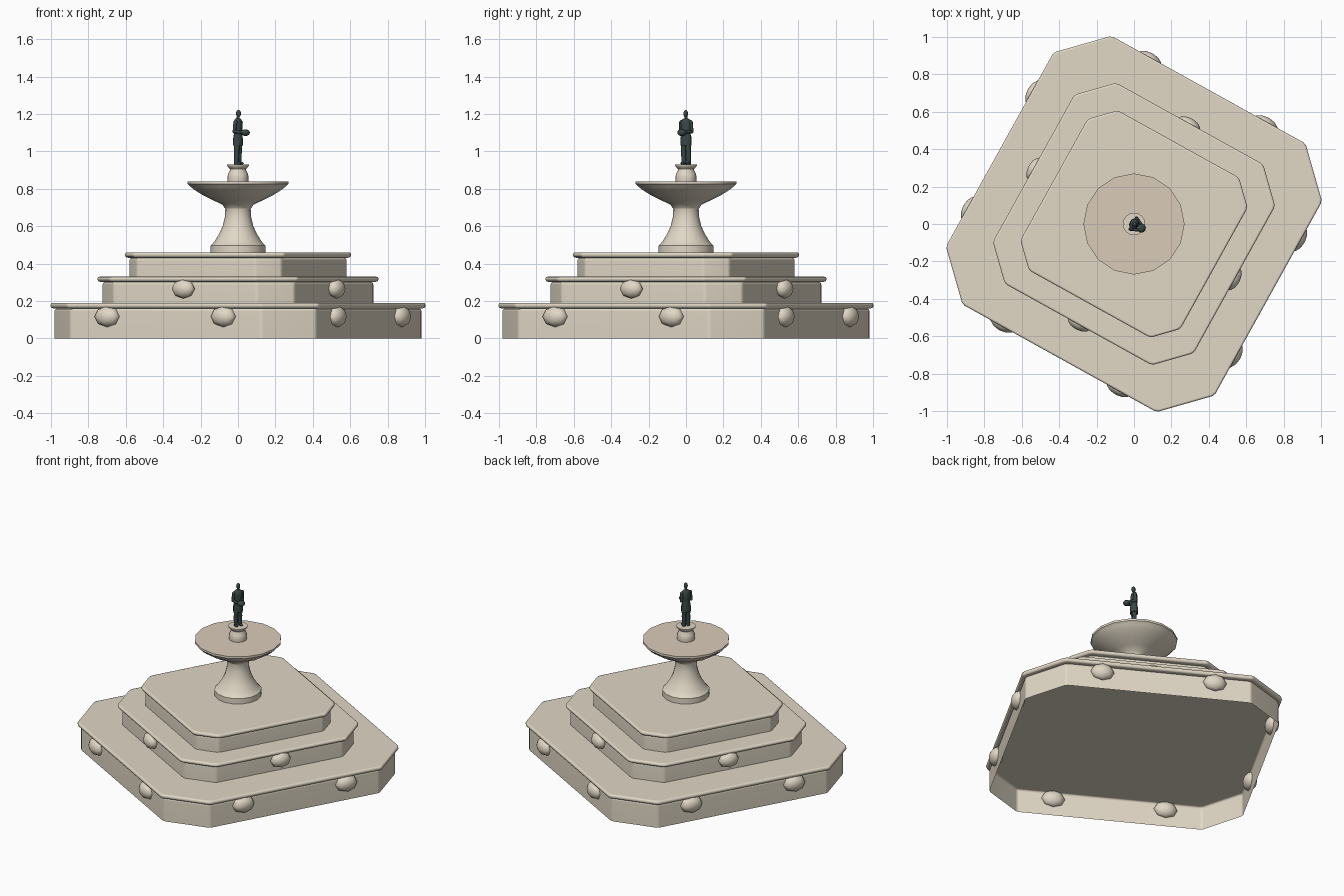
import bpy, bmesh
from math import radians, sin, cos, pi, sqrt
from mathutils import Matrix, Vector

if "Cube" in bpy.data.objects:
    bpy.data.objects.remove(bpy.data.objects["Cube"])

TURN = Matrix.Rotation(radians(-29), 4, 'Z')


def material(name, rgb):
    m = bpy.data.materials.new(name)
    m.diffuse_color = (*rgb, 1)
    m.use_nodes = True
    m.node_tree.nodes["Principled BSDF"].inputs["Base Color"].default_value = m.diffuse_color
    return m


STONE = material("stone", (0.75, 0.68, 0.56))
BASIN = material("basin_top", (0.70, 0.60, 0.48))
BRONZE = material("dark_bronze", (0.04, 0.065, 0.06))


def finish(bm, name, mat, angle=50, weighted=False):
    me = bpy.data.meshes.new(name)
    bm.to_mesh(me)
    bm.free()
    ob = bpy.data.objects.new(name, me)
    bpy.context.collection.objects.link(ob)
    me.materials.append(mat)
    bpy.ops.object.select_all(action='DESELECT')
    bpy.context.view_layer.objects.active = ob
    ob.select_set(True)
    bpy.ops.object.shade_smooth_by_angle(angle=radians(angle))
    if weighted:
        wn = ob.modifiers.new("weighted", 'WEIGHTED_NORMAL')
        wn.keep_sharp = True
    return ob


def loft(bm, rings, cap_bottom=False):
    loops = [[bm.verts.new(p) for p in r] for r in rings]
    n = len(loops[0])
    for lo, hi in zip(loops, loops[1:]):
        for i in range(n):
            j = (i + 1) % n
            bm.faces.new((lo[i], lo[j], hi[j], hi[i]))
    if cap_bottom:
        bm.faces.new(loops[0][::-1])
    bm.faces.new(loops[-1])


def octagon(a, cut, z, soft=0.012):
    # square with cut corners, each corner slightly softened
    h = a - cut
    pts = []
    for k in range(4):
        r = Matrix.Rotation(k * pi / 2, 3, 'Z')
        pts += [r @ Vector((a, -h, z)), r @ Vector((a, h, z))]
    out = []
    for i, p in enumerate(pts):
        prv, nxt = pts[i - 1], pts[(i + 1) % 8]
        out += [p + (prv - p).normalized() * soft, p + (nxt - p).normalized() * soft]
    return [TURN @ p for p in out]


def tier(name, a, cut, inset, z0, z1, lip):
    # open-bottomed block with a chamfered top, then a rounded slab over it
    block = [(inset, z0), (inset, lip - .014), (inset + .004, lip - .004), (inset + .014, lip)]
    slab = [(.014, lip), (.004, lip + .004), (0, lip + .012),
            (0, z1 - .011), (.003, z1 - .003), (.011, z1)]
    for part, prof in (("block", block), ("slab", slab)):
        bm = bmesh.new()
        loft(bm, [octagon(a - d, cut - d * (2 - sqrt(2)), z) for d, z in prof],
             part == "slab")
        finish(bm, f"{name}_{part}", STONE, 60, True)


# Three stepped tiers, open underneath
tier("lower_tier", .821, .228, .02, 0, .19, .16)
tier("middle_tier", .614, .165, .026, .19, .33, .302)
tier("upper_tier", .489, .118, .022, .33, .46, .431)


# Oval bosses set into the tier walls
def bosses(name, spots, radii):
    bm = bmesh.new()
    for k in range(4):
        for p in spots:
            m = (TURN @ Matrix.Rotation(k * pi / 2, 4, 'Z') @ Matrix.Translation(p)
                 @ Matrix.Diagonal((*radii, 1)) @ Matrix.Rotation(pi / 2, 4, 'X'))
            bmesh.ops.create_uvsphere(bm, u_segments=8, v_segments=6, radius=1, matrix=m)
    finish(bm, name, STONE, 80)


bosses("lower_bosses", [(-.355, -.802, .117), (.355, -.802, .117)], (.075, .044, .057))
bosses("middle_bosses", [(0, -.603, .265)], (.069, .040, .052))


# Turned pedestal, bowl and neck
def lathe(name, prof, mat=STONE, n=16, angle=45):
    bm = bmesh.new()
    loft(bm, [[(r * cos(2 * pi * i / n), r * sin(2 * pi * i / n), z) for i in range(n)]
              for r, z in prof])
    return finish(bm, name, mat, angle)


lathe("pedestal", [(.147, .46), (.147, .497), (.138, .503), (.122, .525), (.1, .56),
                   (.082, .60), (.07, .65), (.068, .69), (.076, .715), (.078, .73)])
bowl = lathe("bowl", [(.07, .695), (.083, .715), (.13, .737), (.185, .764), (.23, .792),
                      (.255, .812), (.264, .822), (.27, .826), (.27, .84)])
bowl.data.materials.append(BASIN)
bowl.data.polygons[len(bowl.data.polygons) - 1].material_index = 1
lathe("statue_plinth", [(.055, .84), (.057, .862), (.052, .882), (.044, .898), (.043, .905),
                        (.052, .915), (.06, .924), (.06, .93)])

# Standing figure, modelled facing -y and turned toward the right
FIG = Matrix.Translation((0, 0, .93)) @ Matrix.Rotation(radians(61), 4, 'Z')


def ball(bm, c, r):
    bmesh.ops.create_uvsphere(bm, u_segments=10, v_segments=8, radius=1,
                              matrix=FIG @ Matrix.Translation(c) @ Matrix.Diagonal((*r, 1)))


def limb(bm, p, q, r1, r2):
    p, q = Vector(p), Vector(q)
    d = q - p
    m = Matrix.Translation((p + q) / 2) @ d.to_track_quat('Z', 'Y').to_matrix().to_4x4()
    bmesh.ops.create_cone(bm, cap_ends=True, segments=8, radius1=r1, radius2=r2,
                          depth=d.length, matrix=FIG @ m)


# Legs and shoes
bm = bmesh.new()
for s in (-1, 1):
    limb(bm, (s * .015, .002, 0), (s * .014, 0, .07), .012, .014)
    limb(bm, (s * .014, 0, .07), (s * .013, 0, .15), .014, .018)
    ball(bm, (s * .016, -.008, .006), (.010, .019, .008))
finish(bm, "figure_legs", BRONZE)

# Coat and torso
bm = bmesh.new()
coat = [(.031, .025, .100), (.031, .025, .135), (.025, .020, .165), (.028, .022, .195),
        (.031, .021, .222), (.025, .017, .238), (.011, .011, .246)]
loft(bm, [[FIG @ Vector((rx * cos(i * pi / 6), ry * sin(i * pi / 6), z)) for i in range(12)]
          for rx, ry, z in coat], True)
finish(bm, "figure_coat", BRONZE)

# Neck and head
bm = bmesh.new()
limb(bm, (0, 0, .236), (0, -.002, .262), .009, .008)
ball(bm, (0, -.003, .272), (.0125, .0145, .019))
finish(bm, "figure_head", BRONZE)

# Bent arms
bm = bmesh.new()
for s in (-1, 1):
    ball(bm, (s * .029, 0, .225), (.011, .012, .012))
    limb(bm, (s * .030, 0, .226), (s * .034, .004, .176), .0105, .009)
    ball(bm, (s * .034, .004, .175), (.009, .009, .009))
    limb(bm, (s * .034, .004, .175), (s * .018, -.036, .172), .009, .007)
    ball(bm, (s * .016, -.039, .172), (.008, .008, .008))
finish(bm, "figure_arms", BRONZE)

# Rounded object held in front
bm = bmesh.new()
ball(bm, (0, -.046, .170), (.025, .023, .018))
finish(bm, "held_bowl", BRONZE)
